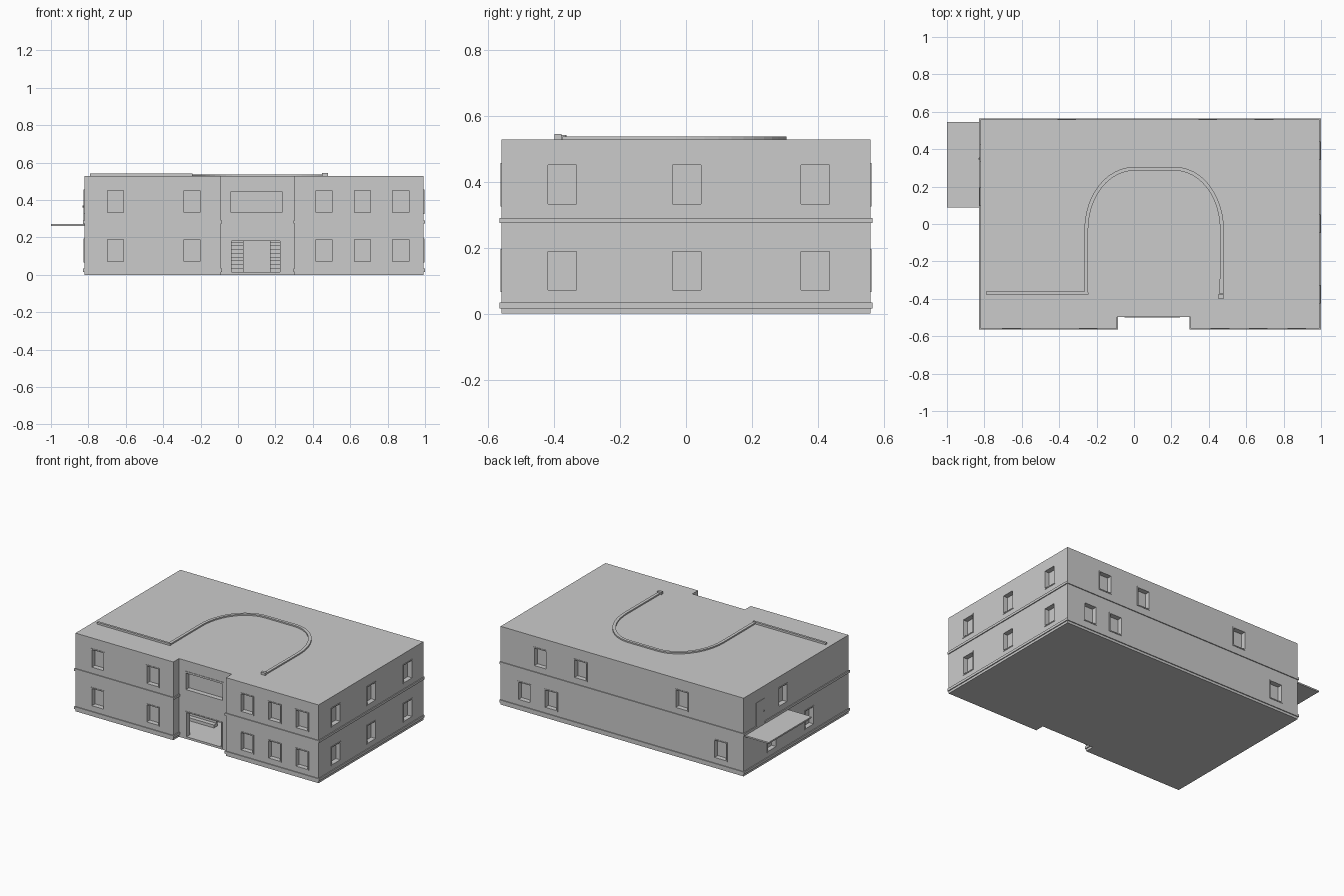
import bpy, bmesh, math

if "Cube" in bpy.data.objects:
    bpy.data.objects.remove(bpy.data.objects["Cube"])

X0, X1, Y0, Y1, H = -0.822, 0.993, -0.559, 0.559, 0.528
RX0, RX1, RY = -0.092, 0.302, -0.498      # entrance recess


def finish(bm, name):
    bmesh.ops.recalc_face_normals(bm, faces=bm.faces)
    me = bpy.data.meshes.new(name)
    bm.to_mesh(me)
    bm.free()
    ob = bpy.data.objects.new(name, me)
    bpy.context.collection.objects.link(ob)
    return ob


def box(bm, a, b):
    r = bmesh.ops.create_cube(bm, size=1)
    for v in r['verts']:
        v.co = [(a[i] + b[i]) / 2 + v.co[i] * (b[i] - a[i]) for i in range(3)]


def prism(bm, pts, z0, z1):
    f = bm.faces.new([bm.verts.new((x, y, z0)) for x, y in pts])
    r = bmesh.ops.extrude_face_region(bm, geom=[f])
    for v in r['geom']:
        if isinstance(v, bmesh.types.BMVert):
            v.co.z = z1


def outline(o=0.0):
    return [(X0 - o, Y0 - o), (RX0 + o, Y0 - o), (RX0 + o, RY - o), (RX1 - o, RY - o),
            (RX1 - o, Y0 - o), (X1 + o, Y0 - o), (X1 + o, Y1 + o), (X0 - o, Y1 + o)]


def hall(o, y_end, n=12):
    """U-shaped plan of the central hall, offset outward by o."""
    pts = [(-0.255 - o, y_end)]
    for k in range(n + 1):
        t = math.pi / 2 * k / n
        pts.append((0.0 - (0.255 + o) * math.cos(t), -0.03 + (0.325 + o) * math.sin(t)))
    for k in range(n + 1):
        t = math.pi / 2 * (1 - k / n)
        pts.append((0.22 + (0.25 + o) * math.cos(t), -0.03 + (0.325 + o) * math.sin(t)))
    pts.append((0.468 + o, y_end))
    return pts


def wall_box(bm, side, u0, u1, z0, z1, d0, d1):
    """Box on a wall; d is the distance outward from the wall face."""
    if side in ('front', 'recess'):
        y = Y0 if side == 'front' else RY
        box(bm, (u0, y - d1, z0), (u1, y - d0, z1))
    elif side == 'back':
        box(bm, (u0, Y1 + d0, z0), (u1, Y1 + d1, z1))
    elif side == 'right':
        box(bm, (X1 + d0, u0, z0), (X1 + d1, u1, z1))
    else:
        box(bm, (X0 - d1, u0, z0), (X0 - d0, u1, z1))


LOW, UP = (0.065, 0.195), (0.325, 0.457)
W = 0.1
windows = []
for side, rows in {
    'front': ((-0.655, -0.245, 0.46, 0.665, 0.87), (-0.655, -0.245, 0.46, 0.665, 0.87)),
    'right': ((-0.375, 0.002, 0.392), (-0.375, 0.002, 0.392)),
    'back': ((0.815, 0.615, -0.65), (0.695, 0.395, -0.36)),
    'left': ((0.26, -0.14), (0.145,)),
}.items():
    for us, (z0, z1) in zip(rows, (LOW, UP)):
        windows += [(side, u - W / 2, u + W / 2, z0, z1) for u in us]
windows.append(('recess', -0.05, 0.246, 0.322, 0.457))

# main building block
bm = bmesh.new()
prism(bm, outline(), 0, H)
building = finish(bm, "building_walls")


def cut(bm, name):
    c = finish(bm, name)
    c.hide_render = True
    c.hide_viewport = True
    m = building.modifiers.new(name, 'BOOLEAN')
    m.operation = 'DIFFERENCE'
    m.solver = 'EXACT'
    m.object = c


# window openings and front doorway
bm = bmesh.new()
for w in windows:
    wall_box(bm, *w, -0.03, 0.01)
cut(bm, "window_cutter")
bm = bmesh.new()
prism(bm, hall(-0.01, -0.46), 0.015, 0.25)
cut(bm, "hall_cutter")
bm = bmesh.new()
box(bm, (-0.035, RY - 0.03, 0.015), (0.225, -0.44, 0.18))
cut(bm, "doorway_cutter")

# window frames
bm = bmesh.new()
for side, u0, u1, z0, z1 in windows:
    t = 0.012 if side == 'recess' else 0.007
    d = (-0.03, 0.003)
    wall_box(bm, side, u0, u0 + t, z0, z1, *d)
    wall_box(bm, side, u1 - t, u1, z0, z1, *d)
    wall_box(bm, side, u0 + t, u1 - t, z0, z0 + t, *d)
    wall_box(bm, side, u0 + t, u1 - t, z1 - t, z1, *d)
finish(bm, "window_frames")

# moulding bands around each storey
for name, z0, z1 in (("base_band", 0.016, 0.033), ("middle_band", 0.274, 0.290)):
    o = 0.006
    bm = bmesh.new()
    wall_box(bm, 'front', X0 - o, RX0 + o, z0, z1, 0, o)
    wall_box(bm, 'front', RX1 - o, X1 + o, z0, z1, 0, o)
    wall_box(bm, 'back', X0 - o, X1 + o, z0, z1, 0, o)
    wall_box(bm, 'right', Y0, Y1, z0, z1, 0, o)
    box(bm, (RX0, Y0, z0), (RX0 + o, RY, z1))
    box(bm, (RX1 - o, Y0, z0), (RX1, RY, z1))
    if name == "base_band":
        wall_box(bm, 'left', Y0, Y1, z0, z1, 0, o)
    else:
        wall_box(bm, 'left', Y0, 0.335, z0, z1, 0, o)
        wall_box(bm, 'left', 0.425, Y1, z0, z1, 0, o)
    finish(bm, name)

# doorway trim
bm = bmesh.new()
for u0, u1, z0, z1 in ((-0.042, -0.035, 0.0, 0.187), (0.225, 0.232, 0.0, 0.187),
                       (-0.035, 0.225, 0.18, 0.187)):
    wall_box(bm, 'recess', u0, u1, z0, z1, -0.01, 0.003)
finish(bm, "doorway_trim")

# twin staircases inside the hall
for name, x0, x1 in (("left_stairs", -0.2, 0.03), ("right_stairs", 0.17, 0.4)):
    bm = bmesh.new()
    for i in range(11):
        y = -0.3 + 0.03 * i
        box(bm, (x0, y, 0.016 + 0.02 * i), (x1, y + 0.036, 0.036 + 0.02 * i))
    finish(bm, name)

# balcony slab and its door
bm = bmesh.new()
box(bm, (-1.0, 0.088, 0.262), (X0 + 0.01, 0.546, 0.272))
finish(bm, "balcony_slab")
bm = bmesh.new()
wall_box(bm, 'left', 0.335, 0.425, 0.272, 0.445, -0.005, 0.003)
finish(bm, "balcony_door")
bm = bmesh.new()
bmesh.ops.create_uvsphere(bm, u_segments=8, v_segments=6, radius=0.005)
bmesh.ops.translate(bm, verts=bm.verts, vec=(X0 - 0.006, 0.35, 0.365))
finish(bm, "door_knob")

# hall wall showing above the roof
bm = bmesh.new()
inner, outer = hall(-0.01, -0.375), hall(0.01, -0.375)
rows = [[bm.verts.new((x, y, z)) for x, y in p]
        for p, z in ((outer, H - 0.01), (outer, 0.537), (inner, 0.537), (inner, H - 0.01))]
for r in range(4):
    a, b = rows[r], rows[(r + 1) % 4]
    for i in range(len(a) - 1):
        bm.faces.new((a[i], a[i + 1], b[i + 1], b[i]))
for e in (0, -1):
    bm.faces.new([r[e] for r in rows])
finish(bm, "roof_curved_wall")
bm = bmesh.new()
box(bm, (-0.79, -0.377, H - 0.01), (-0.262, -0.362, 0.541))
box(bm, (-0.265, -0.377, H - 0.01), (-0.243, -0.365, 0.541))
box(bm, (0.45, -0.398, H - 0.01), (0.482, -0.378, 0.545))
finish(bm, "roof_wall_ends")
